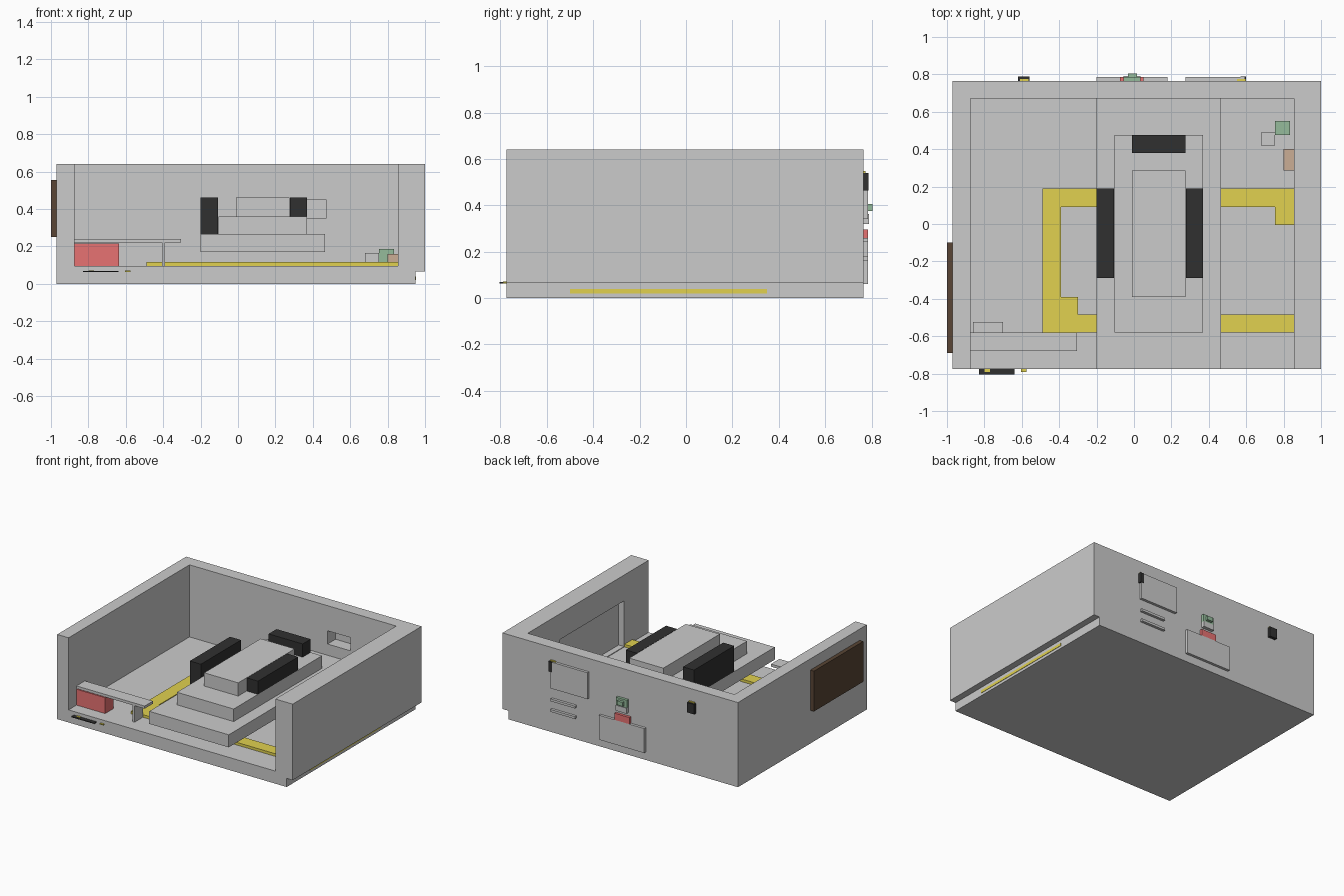
import bpy

MATS = {}
COLORS = {
    "yellow": (0.75, 0.64, 0.08, 1), "black": (0.03, 0.03, 0.03, 1),
    "red": (0.8, 0.17, 0.17, 1), "green": (0.3, 0.5, 0.33, 1),
    "tan": (0.6, 0.42, 0.3, 1), "brown": (0.1, 0.06, 0.035, 1),
}


def box(name, x, y, z, color=None):
    """Axis-aligned box from (min, max) ranges."""
    bpy.ops.mesh.primitive_cube_add(size=1)
    ob = bpy.context.object
    ob.name = name
    lo_hi = (x, y, z)
    for v in ob.data.vertices:
        v.co = [r[1] if c > 0 else r[0] for c, r in zip(v.co, lo_hi)]
    if color:
        if color not in MATS:
            MATS[color] = bpy.data.materials.new(color)
            MATS[color].diffuse_color = COLORS[color]
        ob.data.materials.append(MATS[color])
    return ob


def cut(target, x, y, z):
    """Subtract a box from the target."""
    c = box("cutter", x, y, z)
    c.hide_render = True
    m = target.modifiers.new("cut", "BOOLEAN")
    m.operation, m.solver, m.object = "DIFFERENCE", "EXACT", c
    bpy.context.view_layer.objects.active = target
    bpy.ops.object.modifier_apply(modifier=m.name)
    bpy.data.objects.remove(c, do_unlink=True)


# Room shell: floor and three walls, open at the front
room = box("room_shell", (-0.97, 1.0), (-0.775, 0.765), (0, 0.64))
cut(room, (-0.875, 0.855), (-0.9, 0.67), (0.095, 0.8))
cut(room, (0.95, 1.1), (-0.9, 0.9), (-0.1, 0.065))        # lower edge notch
cut(room, (0.28, 0.47), (0.6, 0.9), (0.35, 0.45))         # back wall niche
cut(room, (0.8, 0.9), (-0.48, 0.285), (0.1, 0.445))       # side wall niche
box("edge_strip", (0.949, 0.953), (-0.5, 0.35), (0.02, 0.04), "yellow")

# Stepped central platform
box("platform_base", (-0.2, 0.465), (-0.775, 0.67), (0.17, 0.265))
box("platform_middle", (-0.105, 0.37), (-0.58, 0.475), (0.265, 0.36))
box("platform_top", (-0.01, 0.275), (-0.39, 0.285), (0.36, 0.46))

# Black seats around the top step
box("seat_left", (-0.2, -0.108), (-0.29, 0.19), (0.265, 0.46), "black")
box("seat_right", (0.277, 0.37), (-0.29, 0.19), (0.36, 0.46), "black")
box("seat_back", (-0.01, 0.275), (0.38, 0.475), (0.36, 0.46), "black")

# Yellow floor path
Z = (0.095, 0.115)
box("path_left", (-0.49, -0.39), (-0.58, 0.19), Z, "yellow")
box("path_back", (-0.39, 0.855), (0.09, 0.19), Z, "yellow")
box("path_front", (-0.39, 0.855), (-0.58, -0.485), Z, "yellow")
box("path_corner", (-0.39, -0.3), (-0.485, -0.39), Z, "yellow")
box("path_end", (0.755, 0.855), (-0.005, 0.09), Z, "yellow")

# Desk with drawer box
box("desk_top", (-0.875, -0.305), (-0.68, -0.58), (0.22, 0.24))
box("desk_leg", (-0.405, -0.39), (-0.68, -0.58), (0.095, 0.22))
box("drawer_box", (-0.875, -0.635), (-0.68, -0.58), (0.095, 0.215), "red")
box("stool", (-0.86, -0.7), (-0.58, -0.525), (0.095, 0.19))

# Crates in the back right corner
box("crate_green", (0.755, 0.835), (0.475, 0.55), (0.095, 0.185), "green")
box("crate_grey", (0.68, 0.753), (0.42, 0.49), (0.095, 0.165))
box("crate_tan", (0.8, 0.855), (0.285, 0.4), (0.095, 0.16), "tan")

# Board on the left outer wall
box("wall_board", (-1.0, -0.97), (-0.69, -0.1), (0.25, 0.555), "brown")

# Fittings on the outside of the back wall
Y = (0.765, 0.785)
box("back_panel", (0.275, 0.59), Y, (0.34, 0.54))
for i, z in enumerate((0.17, 0.25)):
    box(f"back_bar_{i}", (0.38, 0.585), Y, (z - 0.008, z + 0.01))
for side, x in (("right", 0.57), ("left", -0.62)):
    w = 0.03 if side == "right" else 0.06
    box(f"lamp_{side}", (x, x + w), (0.765, 0.788), (0.465, 0.54), "black")
    box(f"lamp_cap_{side}", (x - 0.02 if w < 0.05 else x + 0.01, x + w - 0.005),
        (0.765, 0.775), (0.535, 0.547), "yellow")
box("counter", (-0.2, 0.18), Y, (0.06, 0.245))
box("pot_base", (-0.075, 0.05), Y, (0.245, 0.295), "red")
box("pot", (-0.055, 0.035), (0.765, 0.79), (0.32, 0.362))
box("plant_leaves", (-0.055, 0.035), Y, (0.362, 0.42), "green")
box("plant_centre", (-0.033, 0.015), (0.765, 0.805), (0.375, 0.405), "green")

# Thin strips on the front edge
box("front_strip", (-0.83, -0.64), (-0.805, -0.775), (0.063, 0.069), "black")
box("strip_mark_inner", (-0.8, -0.77), (-0.79, -0.775), (0.066, 0.072), "yellow")
box("strip_mark_outer", (-0.605, -0.575), (-0.79, -0.775), (0.064, 0.07), "yellow")
